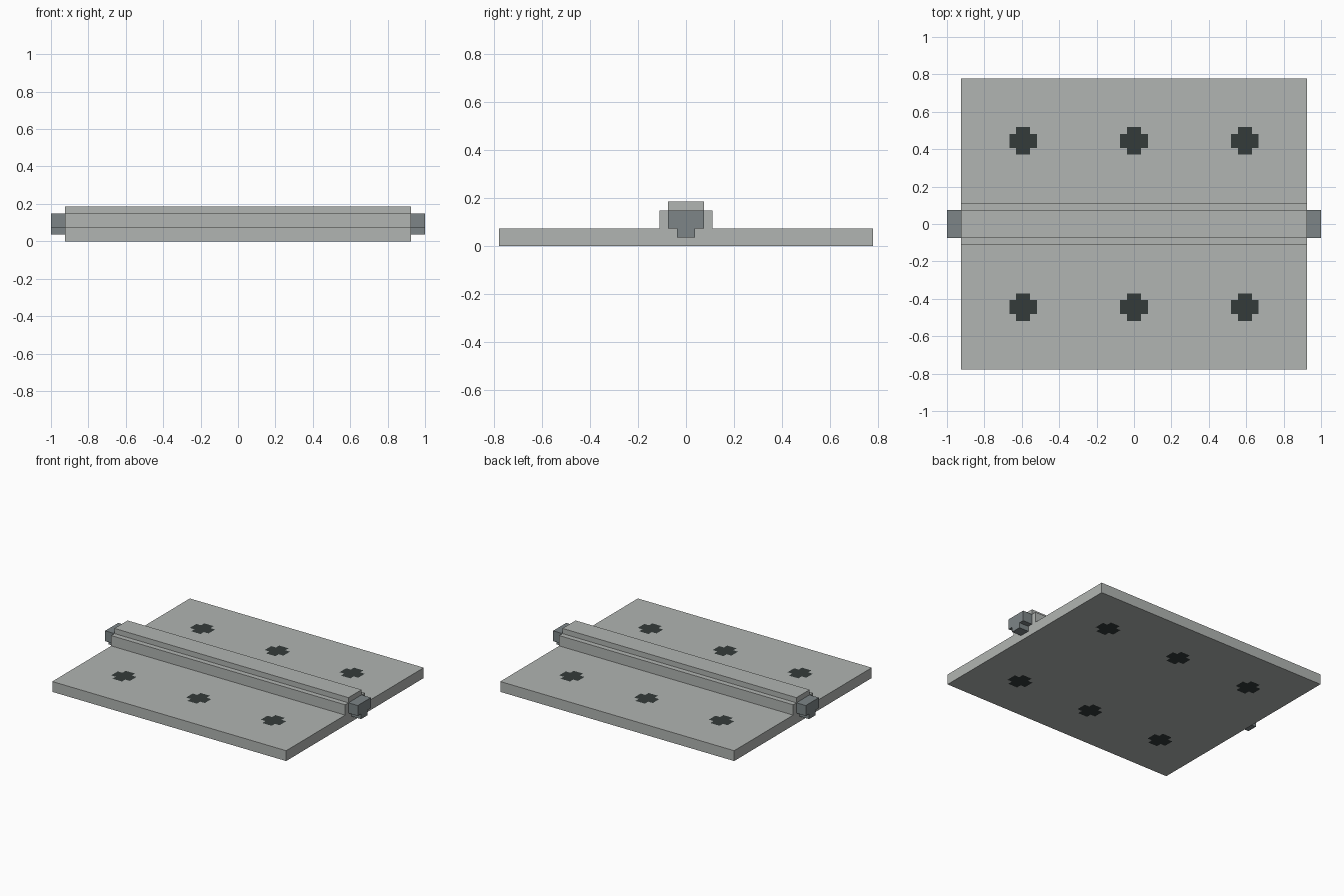
import bpy, bmesh
from mathutils import Vector

if "Cube" in bpy.data.objects:
    bpy.data.objects.remove(bpy.data.objects["Cube"])

U = 2 / 54  # block size: the whole hinge is 54 blocks long


def material(name, rgb):
    m = bpy.data.materials.new(name)
    m.diffuse_color = (*rgb, 1)
    m.use_nodes = True
    m.node_tree.nodes["Principled BSDF"].inputs["Base Color"].default_value = m.diffuse_color
    return m


STEEL = material("light_steel", (0.44, 0.46, 0.445))
PIN = material("dark_steel", (0.205, 0.235, 0.243))
SCREW = material("screw_black", (0.034, 0.043, 0.042))


def finish(name, bm, mats):
    bmesh.ops.recalc_face_normals(bm, faces=bm.faces[:])
    me = bpy.data.meshes.new(name)
    bm.to_mesh(me)
    bm.free()
    for m in mats:
        me.materials.append(m)
    ob = bpy.data.objects.new(name, me)
    bpy.context.collection.objects.link(ob)


def bar(name, half_profile, half_len, mat):
    """Extrude a symmetric (y, z) profile, in blocks, along x."""
    pts = half_profile + [(-y, z) for y, z in reversed(half_profile)]
    bm = bmesh.new()
    face = bm.faces.new([bm.verts.new((-half_len * U, y * U, z * U)) for y, z in pts])
    ext = bmesh.ops.extrude_face_region(bm, geom=[face])["geom"]
    bmesh.ops.translate(bm, vec=(2 * half_len * U, 0, 0),
                        verts=[g for g in ext if isinstance(g, bmesh.types.BMVert)])
    finish(name, bm, [mat])


# Leaf plate with flush cross-shaped screws, cut into the faces
bm = bmesh.new()
bmesh.ops.create_cube(bm, size=1)
bmesh.ops.scale(bm, vec=(50 * U, 42 * U, 2 * U), verts=bm.verts)
bmesh.ops.translate(bm, vec=(0, 0, U), verts=bm.verts)
centres = [(x, y) for x in (-16, 0, 16) for y in (-12, 12)]
for axis in (0, 1):
    normal = Vector((axis == 0, axis == 1, 0))
    for c in {p[axis] for p in centres}:
        for d in (-2, -1, 1, 2):
            bmesh.ops.bisect_plane(bm, geom=bm.verts[:] + bm.edges[:] + bm.faces[:],
                                   plane_co=normal * (c + d) * U, plane_no=normal)
for f in bm.faces:
    p = f.calc_center_median() / U
    for cx, cy in centres:
        dx, dy = abs(p.x - cx), abs(p.y - cy)
        if max(dx, dy) < 2 and min(dx, dy) < 1:
            f.material_index = 1
finish("leaf_plate", bm, [STEEL, SCREW])

# Stepped knuckle barrel on top of the plate
bar("knuckle_barrel", [(3, 2), (3, 4), (2, 4), (2, 5)], 25, STEEL)

# Hinge pin running through the barrel, sticking out at both ends
bar("hinge_pin", [(1, 1), (1, 2), (2, 2), (2, 4)], 27, PIN)
